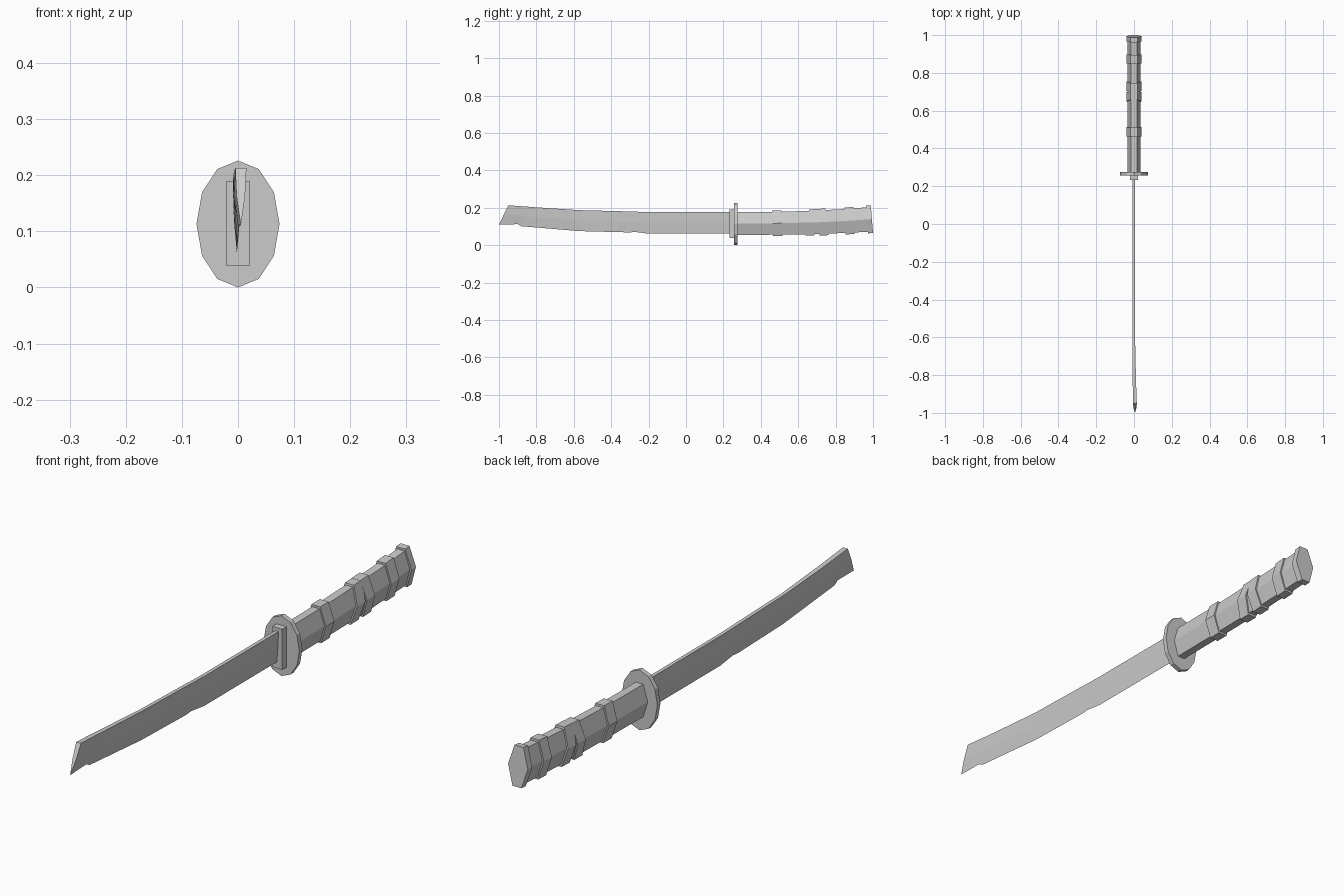
import bpy, bmesh, math

if "Cube" in bpy.data.objects:
    bpy.data.objects.remove(bpy.data.objects["Cube"])


def loft(name, sections):
    """Skin matching rings of points and cap both ends."""
    bm = bmesh.new()
    rings = [[bm.verts.new(p) for p in s] for s in sections]
    n = len(rings[0])
    for a, b in zip(rings, rings[1:]):
        for i in range(n):
            j = (i + 1) % n
            bm.faces.new((a[i], a[j], b[j], b[i]))
    bm.faces.new(rings[0])
    bm.faces.new(rings[-1])
    bmesh.ops.recalc_face_normals(bm, faces=bm.faces)
    me = bpy.data.meshes.new(name)
    bm.to_mesh(me)
    bm.free()
    ob = bpy.data.objects.new(name, me)
    bpy.context.collection.objects.link(ob)
    return ob


# Grip centre line: y, centre z, half height
GRIP = [(0.26, 0.115, 0.061), (0.50, 0.117, 0.061), (0.70, 0.122, 0.063),
        (0.87, 0.130, 0.064), (0.985, 0.138, 0.066)]


def grip_at(y):
    for (y0, c0, h0), (y1, c1, h1) in zip(GRIP, GRIP[1:]):
        if y <= y1 or y1 == GRIP[-1][0]:
            t = (y - y0) / (y1 - y0)
            return c0 + t * (c1 - c0), h0 + t * (h1 - h0)


def grip_section(y, w=0.034, grow=0.0, slant=0.0):
    """Six-sided grip outline; slant leans the top towards +y."""
    c, h = grip_at(y)
    h += grow
    outline = [(-0.45, 1), (0.45, 1), (1, 0), (0.45, -1), (-0.45, -1), (-1, 0)]
    return [(x * w, y + slant * z, c + h * z) for x, z in outline]


# Blade: spine y, spine z, edge y, edge z, x offset, half thickness
stations = [(0.24, 0.177, 0.24, 0.061, -0.002, 0.007),
            (-0.20, 0.177, -0.20, 0.061, -0.002, 0.007),
            (-0.275, 0.179, -0.275, 0.071, -0.002, 0.007),
            (-0.30, 0.180, -0.30, 0.068, -0.002, 0.007),
            (-0.57, 0.187, -0.57, 0.075, -0.002, 0.007),
            (-0.80, 0.202, -0.88, 0.101, 0.001, 0.009),
            (-0.84, 0.205, -0.90, 0.112, 0.002, 0.009),
            (-0.95, 0.213, -1.00, 0.110, 0.005, 0.010)]
blade = []
for sy, sz, ey, ez, x, t in stations:
    my, mz = sy * 0.5 + ey * 0.5, sz * 0.5 + ez * 0.5
    blade.append([(x - t, sy, sz), (x + t, sy, sz), (x + t * 0.75, my, mz),
                  (x, ey, ez), (x - t * 0.75, my, mz)])
loft("blade", blade)

# Collar where the blade meets the guard
loft("collar", [[(x * 0.0205, y, z) for x, z in
                 ((-1, 0.038), (1, 0.038), (1, 0.19), (-1, 0.19))]
                for y in (0.232, 0.262)])

# Twelve-sided oval guard
loft("guard", [[(0.074 * math.sin(i * math.pi / 6), y,
                 0.113 + 0.113 * math.cos(i * math.pi / 6)) for i in range(12)]
               for y in (0.257, 0.275)])

# Grip
loft("grip", [grip_section(g[0]) for g in GRIP])

# Wrapped bands: centre y, half width, slant
for i, (y, hw, s) in enumerate([(0.488, 0.025, -0.003), (0.673, 0.024, 0.010),
                                (0.730, 0.024, -0.008), (0.874, 0.024, -0.003)]):
    loft(f"grip_band_{i + 1}", [grip_section(y + d, 0.040, 0.008, s)
                                for d in (-hw, hw)])

# End cap
loft("pommel", [grip_section(y, 0.041, 0.008, -0.006) for y in (0.968, 0.994)])
